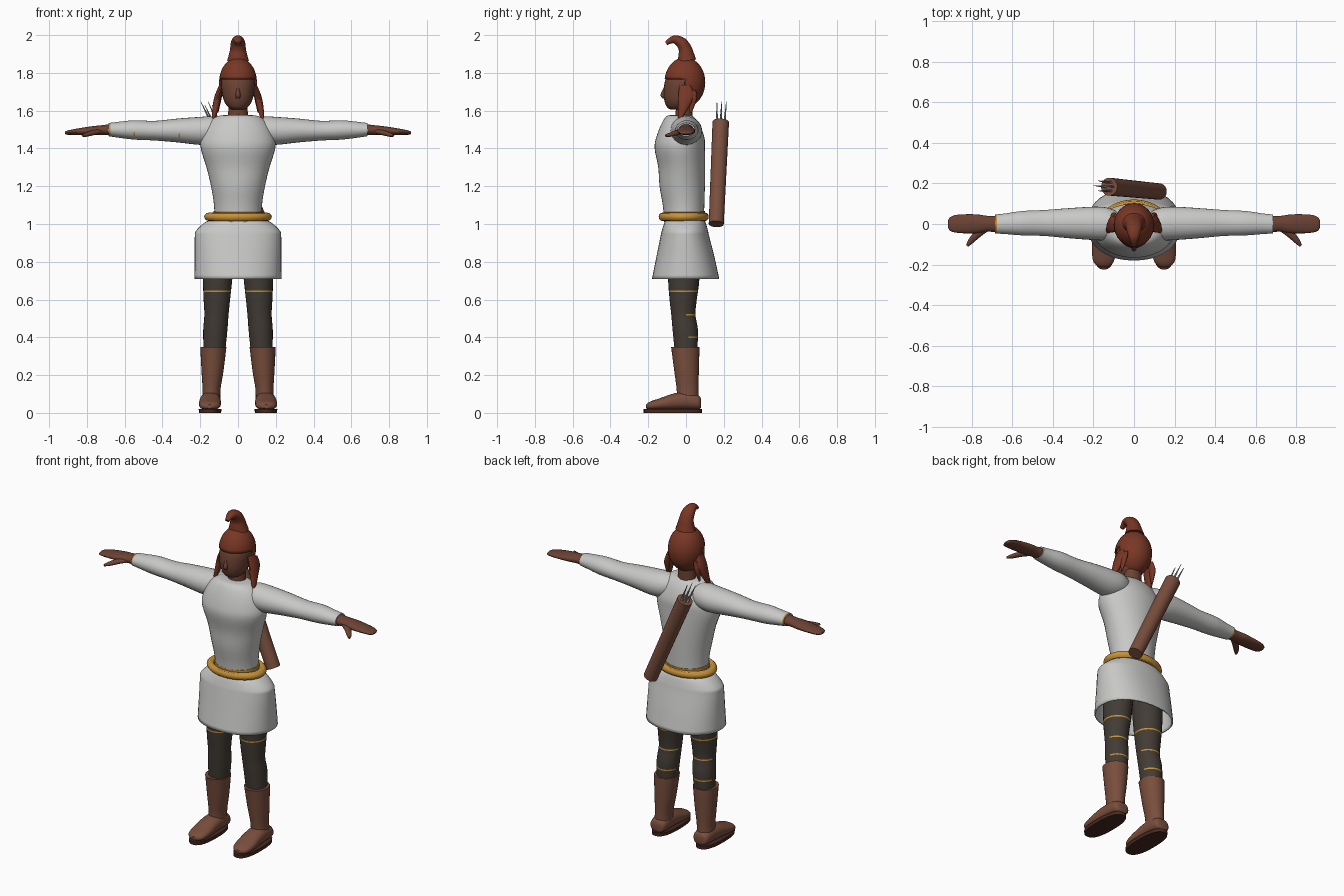
import bpy, bmesh, math
from mathutils import Vector

if "Cube" in bpy.data.objects:
    bpy.data.objects.remove(bpy.data.objects["Cube"], do_unlink=True)

X, Y, Z = Vector((1, 0, 0)), Vector((0, 1, 0)), Vector((0, 0, 1))


def material(name, r, g, b):
    m = bpy.data.materials.new(name)
    m.use_nodes = True
    m.diffuse_color = (r, g, b, 1)
    bsdf = next(n for n in m.node_tree.nodes if n.type == 'BSDF_PRINCIPLED')
    bsdf.inputs["Base Color"].default_value = (r, g, b, 1)
    return m


CLOTH = material("white cloth", .58, .58, .57)
SKIN = material("brown skin", .15, .055, .033)
HAIR = material("auburn hair", .19, .038, .018)
LEATHER = material("brown leather", .19, .076, .046)
LEGGING = material("dark leggings", .055, .045, .035)
GOLD = material("gold trim", .58, .29, .04)
SOLE = material("dark sole", .06, .022, .014)
STEEL = material("grey steel", .33, .35, .34)


def finish(bm, name, *mats, angle=45):
    bmesh.ops.recalc_face_normals(bm, faces=bm.faces)
    me = bpy.data.meshes.new(name)
    bm.to_mesh(me)
    bm.free()
    ob = bpy.data.objects.new(name, me)
    bpy.context.collection.objects.link(ob)
    for m in mats:
        me.materials.append(m)
    bpy.ops.object.select_all(action='DESELECT')
    ob.select_set(True)
    bpy.context.view_layer.objects.active = ob
    bpy.ops.object.shade_smooth_by_angle(angle=math.radians(angle))
    return ob


def smooth_path(rings, steps):
    """Catmull-Rom interpolation between rings."""
    out = []
    for i in range(len(rings) - 1):
        p = [Vector(rings[max(0, min(len(rings) - 1, i + k))]) for k in (-1, 0, 1, 2)]
        for s in range(steps):
            t = s / steps
            out.append(p[1] + (p[2] - p[0]) * (t / 2)
                       + (2 * p[0] - 5 * p[1] + 4 * p[2] - p[3]) * (t * t / 2)
                       + (3 * p[1] - p[0] - 3 * p[2] + p[3]) * (t ** 3 / 2))
    return out + [Vector(rings[-1])]


def loft(name, rings, mat, u=X, axis=None, steps=4, n=28, power=2, caps=True,
         bands=(), rule=None, angle=45):
    """Skin rings (x, y, z, radius along u, radius across)."""
    path = smooth_path(rings, steps)
    bm = bmesh.new()
    loops = []
    for i, r in enumerate(path):
        c = Vector(r[:3])
        t = axis or (Vector(path[min(i + 1, len(path) - 1)][:3])
                     - Vector(path[max(i - 1, 0)][:3])).normalized()
        v = t.cross(u).normalized()
        loop = []
        for k in range(n):
            a = math.tau * k / n
            ca, sa = math.cos(a), math.sin(a)
            loop.append(bm.verts.new(c + u * math.copysign(abs(ca) ** (2 / power), ca) * r[3]
                                     + v * math.copysign(abs(sa) ** (2 / power), sa) * r[4]))
        loops.append(loop)
    for a, b in zip(loops, loops[1:]):
        for k in range(n):
            bm.faces.new((a[k], a[(k + 1) % n], b[(k + 1) % n], b[k]))
    if caps:
        bm.faces.new(loops[0])
        bm.faces.new(loops[-1])
    bmesh.ops.recalc_face_normals(bm, faces=bm.faces)
    # Thin painted bands are cut into the surface
    for pos in bands:
        for d in (-.004, .004):
            bmesh.ops.bisect_plane(bm, geom=bm.verts[:] + bm.edges[:] + bm.faces[:],
                                   plane_co=axis * (pos + d), plane_no=axis)
    bm.normal_update()
    for f in bm.faces:
        c = f.calc_center_median()
        for pos in bands:
            if abs(c.dot(axis) - pos) < .004 and rule(f.normal, pos):
                f.material_index = 1
    return finish(bm, name, mat, GOLD, angle=angle) if bands else finish(bm, name, mat, angle=angle)


def rod(name, a, b, r1, r2, mat, n=20):
    a, b = Vector(a), Vector(b)
    bm = bmesh.new()
    bmesh.ops.create_cone(bm, cap_ends=True, segments=n, radius1=r1, radius2=r2, depth=(b - a).length)
    ob = finish(bm, name, mat)
    ob.location = (a + b) / 2
    ob.rotation_mode = 'QUATERNION'
    ob.rotation_quaternion = (b - a).to_track_quat('Z', 'Y')
    return ob


# Tunic and skirt
loft("tunic", [(0, -.01, 1.01, .125, .105), (0, -.013, 1.1, .127, .11),
               (0, -.02, 1.2, .143, .12), (0, -.023, 1.3, .167, .124),
               (0, -.033, 1.4, .197, .133), (0, -.03, 1.46, .193, .127),
               (0, -.03, 1.53, .16, .1), (0, -.033, 1.57, .11, .07),
               (0, -.03, 1.577, .05, .04)], CLOTH, axis=Z, n=40)
skirt = loft("skirt", [(0, -.005, 1.022, .13, .09), (0, -.005, 1.012, .17, .107),
                       (0, -.006, .965, .222, .122), (0, -.006, .93, .229, .13),
                       (0, -.003, .82, .23, .155), (0, -.002, .71, .231, .178)],
             CLOTH, axis=Z, n=40, power=2.2, caps=False)
mod = skirt.modifiers.new("cloth thickness", 'SOLIDIFY')
mod.thickness = .008

# Belt
bpy.ops.mesh.primitive_torus_add(major_segments=40, minor_segments=12, major_radius=.155,
                                 minor_radius=.024, location=(0, -.012, 1.038))
belt = bpy.context.object
belt.name = "belt"
belt.scale = (1, .74, .9)
belt.data.materials.append(GOLD)
bpy.ops.object.shade_smooth_by_angle()
loft("waist_band", [(0, -.01, 1.05, .13, .11), (0, -.01, 1.068, .13, .11)], GOLD, axis=Z, steps=1)

# Head and neck
loft("neck", [(0, -.01, 1.54, .054, .046), (0, -.01, 1.68, .048, .042)], SKIN, axis=Z, steps=1)
loft("face", [(0, -.045, 1.605, .03, .035), (0, -.043, 1.617, .05, .056),
              (0, -.037, 1.645, .071, .075), (0, -.028, 1.69, .083, .091),
              (0, -.014, 1.76, .088, .096), (0, -.005, 1.83, .06, .065)], SKIN, axis=Z)
loft("nose", [(0, -.108, 1.725, .006, .008), (0, -.117, 1.685, .013, .018),
              (0, -.113, 1.665, .01, .012)], SKIN, axis=Z, n=12)

# Hair cap, opened around the face
bm = bmesh.new()
bmesh.ops.create_uvsphere(bm, u_segments=32, v_segments=24, radius=1)
for v in bm.verts:
    v.co = Vector((v.co.x * .1, v.co.y * .108 - .006, v.co.z * .132 + 1.75))
open_faces = [f for f in bm.faces if f.calc_center_median().z < 1.767
              and f.calc_center_median().y < -.006 - .3 * max(0, f.calc_center_median().z - 1.73)]
bmesh.ops.delete(bm, geom=open_faces, context='FACES')
cap = finish(bm, "hair_cap", HAIR)
mod = cap.modifiers.new("hair thickness", 'SOLIDIFY')
mod.thickness = .008

# Topknot swept forward
loft("topknot", [(0, .005, 1.865, .058, .05), (0, .002, 1.89, .05, .044),
                 (0, -.004, 1.925, .042, .036), (0, -.025, 1.96, .038, .03),
                 (0, -.065, 1.977, .026, .021), (0, -.105, 1.956, .012, .01)], HAIR, n=18)

for s, side in ((1, "left"), (-1, "right")):
    # Hanging locks of hair
    loft(side + "_front_lock", [(s * .088, -.005, 1.735, .012, .03), (s * .105, 0, 1.68, .018, .042),
                                (s * .117, -.012, 1.62, .018, .03), (s * .128, -.03, 1.565, .01, .014),
                                (s * .131, -.035, 1.545, .004, .005)], HAIR, axis=Z, n=14)
    loft(side + "_back_lock", [(s * .09, .035, 1.71, .01, .018), (s * .102, .035, 1.66, .014, .022),
                               (s * .108, .025, 1.59, .004, .006)], HAIR, axis=Z, n=14)

    # Sleeve; only the right one carries trim
    trim = (.31, .55, .68) if s < 0 else ()
    loft(side + "_sleeve", [(s * .07, -.005, 1.5, .06, .06), (s * .13, 0, 1.497, .08, .073),
                            (s * .2, .003, 1.493, .082, .074), (s * .32, .004, 1.495, .074, .063),
                            (s * .44, .005, 1.494, .064, .052), (s * .55, .004, 1.498, .06, .051),
                            (s * .64, .001, 1.499, .05, .041), (s * .685, 0, 1.5, .047, .035)],
         CLOTH, u=Y, axis=X * s, bands=trim,
         rule=lambda nor, p: p > .6 or (nor.y < -.3 and -.7 < nor.z < -.3))
    # Hand and thumb
    loft(side + "_hand", [(s * .67, 0, 1.5, .041, .03), (s * .72, .001, 1.497, .039, .026),
                          (s * .77, .001, 1.494, .046, .024), (s * .83, .001, 1.49, .047, .019),
                          (s * .88, .001, 1.486, .043, .014), (s * .908, 0, 1.483, .032, .01),
                          (s * .917, 0, 1.482, .014, .005)], SKIN, u=Y, axis=X * s, n=20)
    loft(side + "_thumb", [(s * .72, -.015, 1.492, .013, .017), (s * .765, -.045, 1.484, .014, .019),
                           (s * .8, -.08, 1.474, .012, .015), (s * .822, -.108, 1.468, .006, .007)],
         SKIN, u=Z, n=12)

    # Leg with trim lines
    loft(side + "_leg", [(s * .1, -.01, .93, .09, .09), (s * .108, -.012, .71, .078, .083),
                         (s * .112, -.015, .6, .07, .072), (s * .114, -.014, .52, .064, .064),
                         (s * .12, -.004, .44, .064, .067), (s * .125, 0, .33, .058, .06)],
         LEGGING, axis=Z, bands=(.4, .52, .645), rule=lambda nor, p: nor.y > .3 or p > .6)

    # Boot
    loft(side + "_boot_shaft", [(s * .13, -.005, .35, .069, .075), (s * .131, -.003, .335, .068, .074),
                                (s * .135, .003, .22, .058, .065), (s * .14, .008, .13, .048, .058),
                                (s * .142, .01, .07, .048, .058)], LEATHER, axis=Z)
    loft(side + "_boot_foot", [(s * .144, .08, .05, .02, .018), (s * .144, .068, .055, .046, .037),
                               (s * .145, .01, .063, .053, .046), (s * .147, -.06, .06, .056, .044),
                               (s * .149, -.14, .046, .058, .031), (s * .15, -.19, .038, .048, .022),
                               (s * .15, -.212, .034, .02, .01)], LEATHER, axis=-Y, power=2.3)
    loft(side + "_sole", [(s * .148, -.07, 0, .059, .154), (s * .148, -.07, .02, .06, .155)],
         SOLE, axis=Z, steps=1, power=2.5)

# Quiver slung across the back, with arrows
low, high = Vector((.125, .16, 1.0)), Vector((-.122, .184, 1.54))
rod("quiver", low, high, .04, .044, LEATHER, n=24)
along = (high - low).normalized()
for i in range(6):
    a = math.tau * i / 6
    off = Vector((math.cos(a) * .02, math.sin(a) * .022, 0))
    rod("arrow_%d" % (i + 1), high - along * .05 + off,
        high + along * (.1 + .02 * (i % 2)) + off * 1.3, .009, .001, STEEL, n=8)
